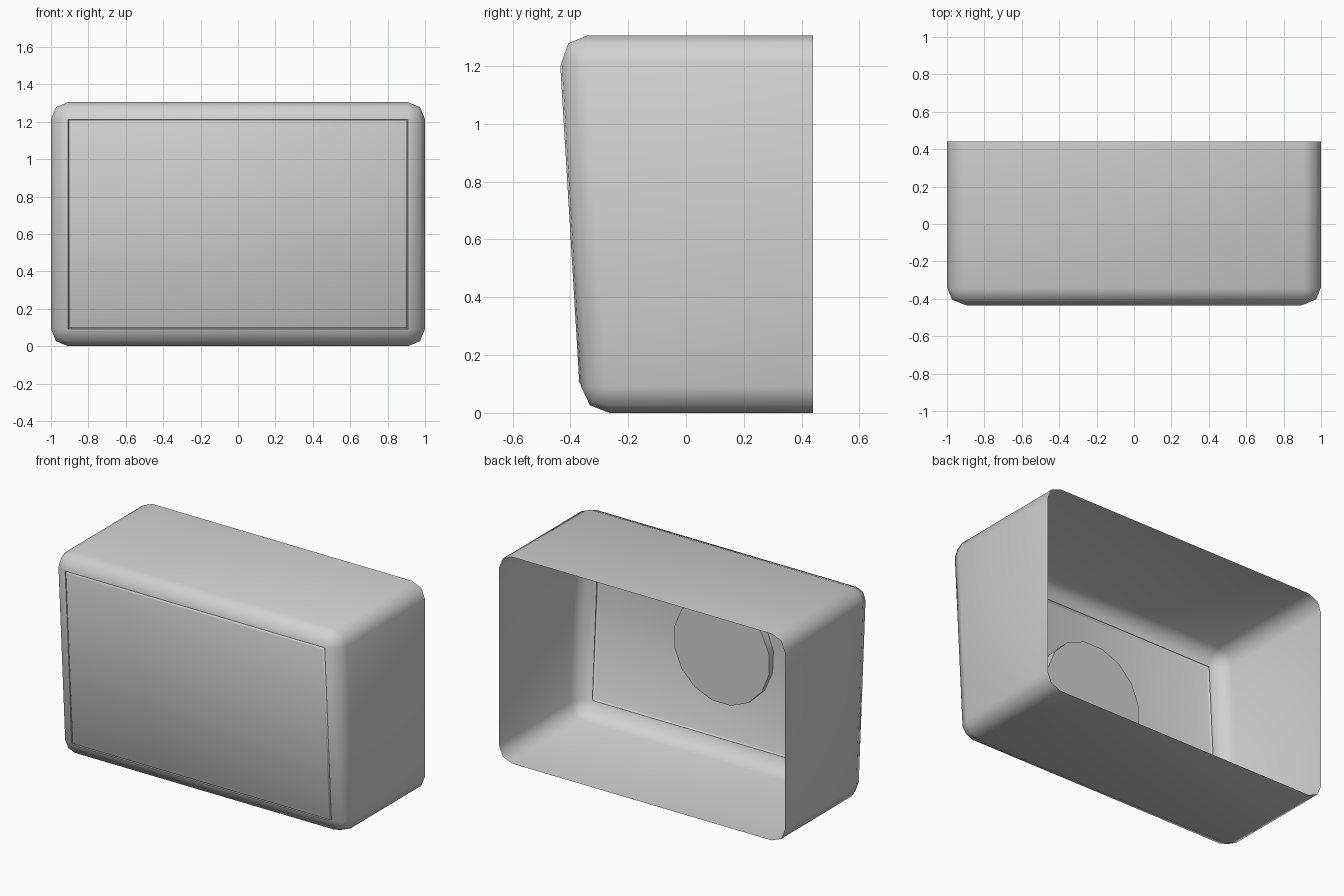
import bpy, bmesh, math
from mathutils import Matrix

if "Cube" in bpy.data.objects:
    bpy.data.objects.remove(bpy.data.objects["Cube"], do_unlink=True)

HEIGHT, BACK, ROUND = 1.305, 0.44, 0.092


def front_y(z):
    """The front wall leans forward towards the top."""
    return -0.358 - 0.078 * z / HEIGHT


grey = bpy.data.materials.new("plain_grey")
grey.use_nodes = True
colour = (0.64, 0.64, 0.64, 1)
grey.diffuse_color = colour
grey.node_tree.nodes["Principled BSDF"].inputs["Base Color"].default_value = colour


def finish(name, bm, angle):
    mesh = bpy.data.meshes.new(name)
    bm.to_mesh(mesh)
    bm.free()
    mesh.materials.append(grey)
    obj = bpy.data.objects.new(name, mesh)
    bpy.context.collection.objects.link(obj)
    bpy.ops.object.select_all(action='DESELECT')
    obj.select_set(True)
    bpy.context.view_layer.objects.active = obj
    bpy.ops.object.shade_smooth_by_angle(angle=math.radians(angle))
    return obj


# Housing: a box with a leaning front, open at the back
bm = bmesh.new()
bmesh.ops.create_cube(bm, size=2)
for v in bm.verts:
    v.co.z = HEIGHT if v.co.z > 0 else 0
    v.co.y = BACK if v.co.y > 0 else front_y(v.co.z)
back = [f for f in bm.faces if f.normal.y > 0.9]
bmesh.ops.delete(bm, geom=back, context='FACES_ONLY')
bmesh.ops.bevel(bm, geom=[e for e in bm.edges if not e.is_boundary],
                offset=ROUND, segments=2, profile=0.5, affect='EDGES')
bm.normal_update()

# Front panel: a fine groove around a slightly raised field
panel = min(bm.faces, key=lambda f: f.normal.y - f.calc_area())
for width, depth in ((0.004, -0.008), (0.003, 0.009), (0.006, 0.004)):
    bmesh.ops.inset_region(bm, faces=[panel], thickness=width, depth=depth,
                           use_even_offset=True)
finish("housing", bm, 48)

# Round boss on the inside of the front wall
bm = bmesh.new()
bmesh.ops.create_cone(bm, cap_ends=True, segments=16, radius1=0.337, radius2=0.337,
                      depth=1, matrix=Matrix.Translation((0, 0, HEIGHT / 2))
                      @ Matrix.Rotation(math.pi / 2, 4, 'X')
                      @ Matrix.Rotation(math.pi / 16, 4, 'Z'))
for v in bm.verts:
    v.co.y = -0.355 if v.co.y > 0 else front_y(v.co.z)
finish("inner_boss", bm, 30)
